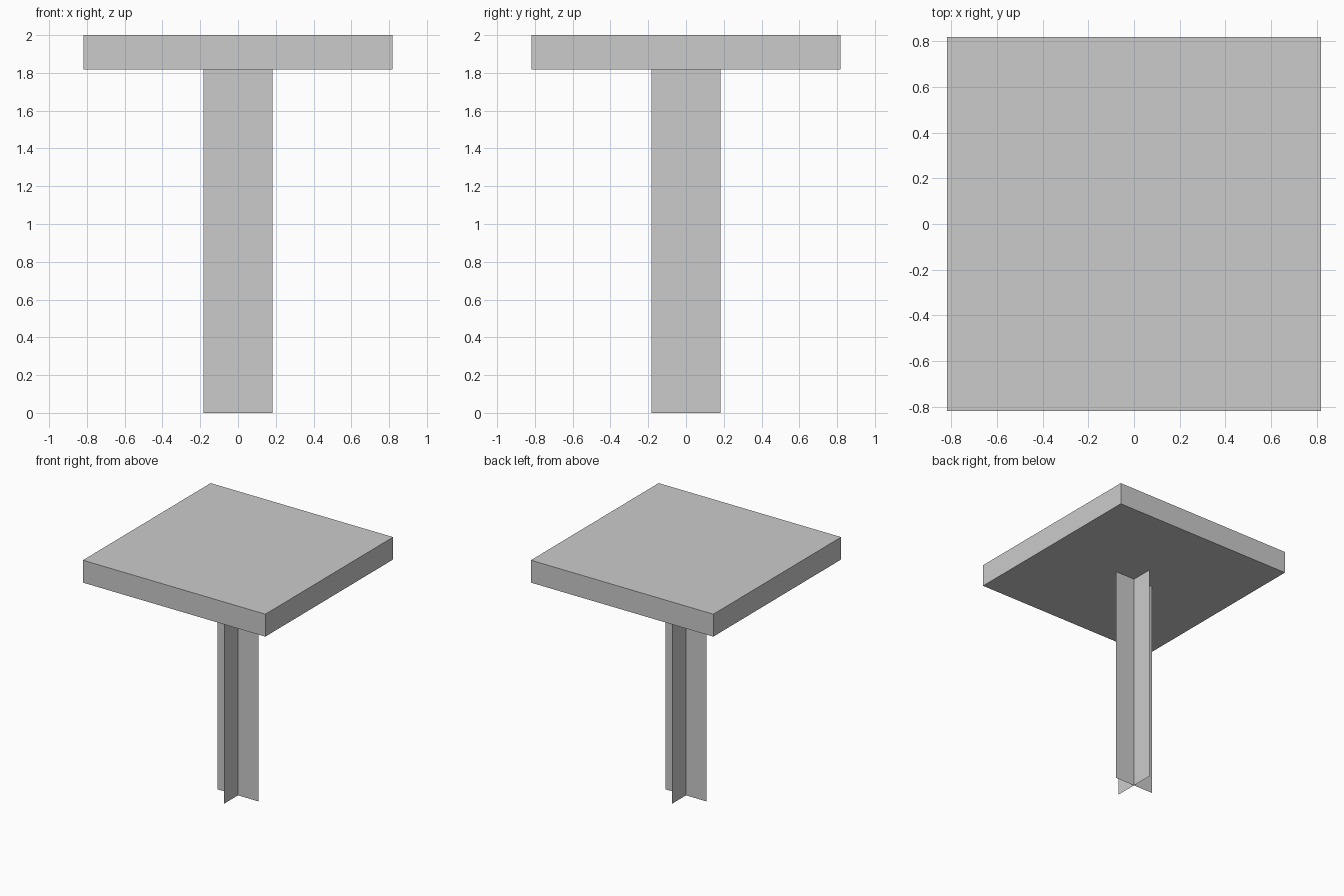
import bpy, math

if "Cube" in bpy.data.objects:
    bpy.data.objects.remove(bpy.data.objects["Cube"])

U = 2 / 11            # one grid unit of the model
SLAB_HALF = 4.5 * U   # half width of the top
TRUNK_H = 2 - U       # trunk reaches the underside of the top

# Square slab on top
bpy.ops.mesh.primitive_cube_add(size=1, location=(0, 0, 2 - U / 2))
top = bpy.context.object
top.name = "top_slab"
top.scale = (2 * SLAB_HALF, 2 * SLAB_HALF, U)


# Trunk made of two crossed, paper-thin upright planes
def trunk_plane(name, turn):
    mesh = bpy.data.meshes.new(name)
    mesh.from_pydata([(-U, 0, 0), (U, 0, 0), (U, 0, TRUNK_H), (-U, 0, TRUNK_H)],
                     [], [(0, 1, 2, 3)])
    obj = bpy.data.objects.new(name, mesh)
    obj.rotation_euler.z = turn
    bpy.context.collection.objects.link(obj)


trunk_plane("trunk_plane_wide", 0)
trunk_plane("trunk_plane_deep", math.pi / 2)
